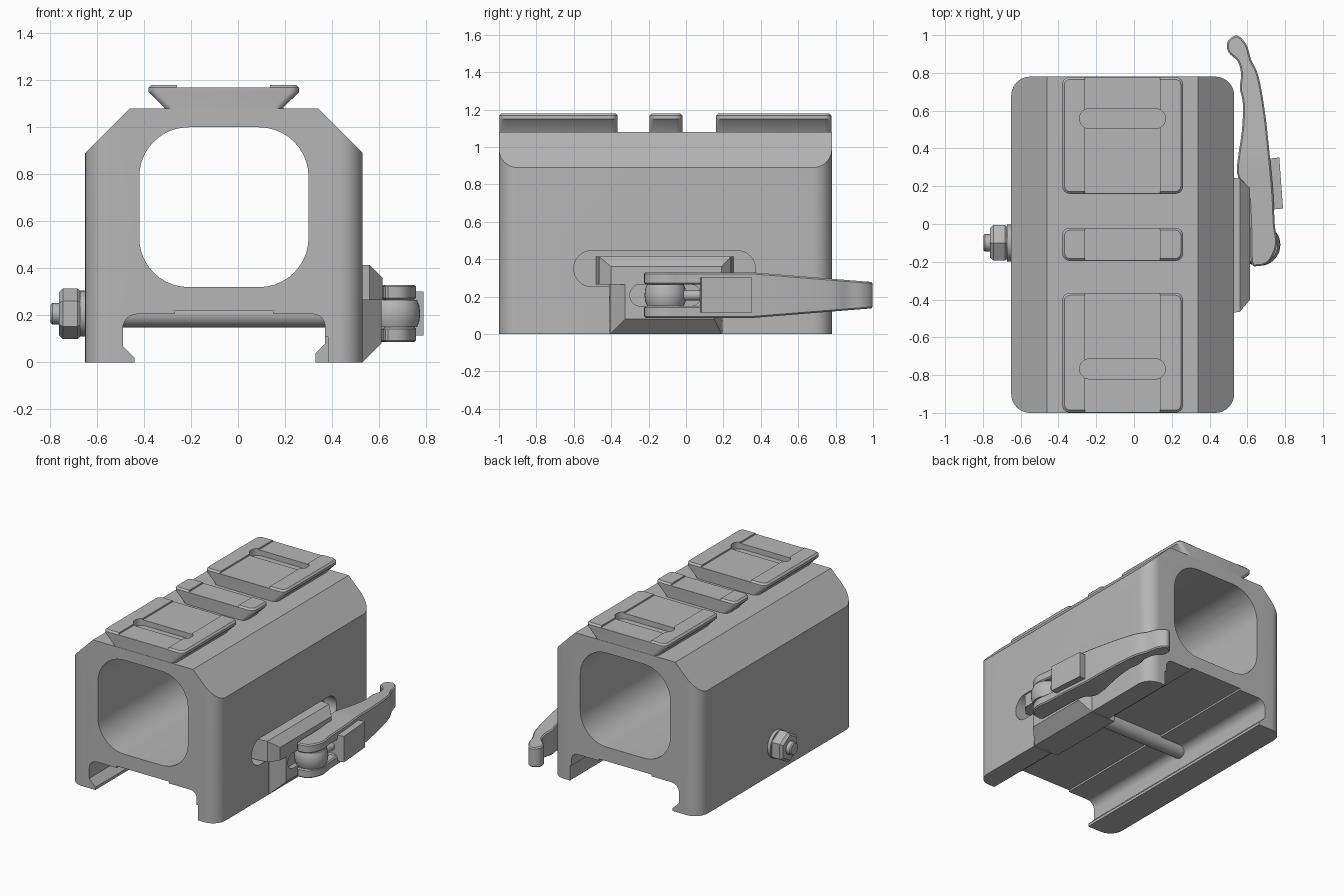
import bpy, bmesh, math
from mathutils import Vector

if "Cube" in bpy.data.objects:
    bpy.data.objects.remove(bpy.data.objects["Cube"])

metal = bpy.data.materials.new("grey metal")
metal.use_nodes = True
GREY = (0.47, 0.47, 0.47, 1)
metal.diffuse_color = GREY
metal.node_tree.nodes["Principled BSDF"].inputs["Base Color"].default_value = GREY


# ---- helpers ----
def place(axis, p, d):
    u, v = p
    return {"x": (d, u, v), "y": (u, d, v), "z": (u, v, d)}[axis]


def loft(name, axis, sections):
    """Solid skinned through (distance, outline) sections along an axis."""
    bm = bmesh.new()
    rings = [[bm.verts.new(place(axis, p, d)) for p in pts] for d, pts in sections]
    n = len(rings[0])
    for a, b in zip(rings, rings[1:]):
        for i in range(n):
            j = (i + 1) % n
            bm.faces.new((a[i], a[j], b[j], b[i]))
    bm.faces.new(rings[0])
    bm.faces.new(rings[-1])
    bmesh.ops.recalc_face_normals(bm, faces=bm.faces)
    mesh = bpy.data.meshes.new(name)
    bm.to_mesh(mesh)
    bm.free()
    ob = bpy.data.objects.new(name, mesh)
    bpy.context.collection.objects.link(ob)
    mesh.materials.append(metal)
    return ob


def prism(name, axis, pts, a, b):
    return loft(name, axis, [(a, pts), (b, pts)])


def rect(u0, u1, v0, v1, r=0.0, seg=8):
    if not r:
        return [(u0, v0), (u1, v0), (u1, v1), (u0, v1)]
    pts = []
    corners = [(u1 - r, v1 - r), (u0 + r, v1 - r), (u0 + r, v0 + r), (u1 - r, v0 + r)]
    for k, (cu, cv) in enumerate(corners):
        for i in range(seg + 1):
            t = math.pi / 2 * (k + i / seg)
            pts.append((cu + r * math.cos(t), cv + r * math.sin(t)))
    return pts


def circle(u, v, r, n=32):
    return [(u + r * math.cos(math.pi / 2 + math.tau * i / n),
             v + r * math.sin(math.pi / 2 + math.tau * i / n)) for i in range(n)]


def activate(ob):
    bpy.ops.object.select_all(action="DESELECT")
    ob.select_set(True)
    bpy.context.view_layer.objects.active = ob


def cut(ob, *cutters):
    for c in cutters:
        m = ob.modifiers.new("cut", "BOOLEAN")
        m.operation, m.solver, m.object = "DIFFERENCE", "EXACT", c
        activate(ob)
        bpy.ops.object.modifier_apply(modifier=m.name)
        bpy.data.objects.remove(c)


def finish(ob, angle=32):
    activate(ob)
    bpy.ops.object.shade_smooth_by_angle(angle=math.radians(angle))


def spline(pts, sub=4):
    out, n = [], len(pts)
    for i in range(n):
        a, b, c, d = (Vector(pts[(i + k) % n]) for k in (-1, 0, 1, 2))
        for s in range(sub):
            t = s / sub
            out.append(tuple(0.5 * (2 * b + (c - a) * t + (2 * a - 5 * b + 4 * c - d) * t * t
                                    + (3 * b - a - 3 * c + d) * t ** 3)))
    return out


MID = -0.06          # centre plane of the body
BOLT = (-0.1, 0.207)  # y, z of the cross bolt

# ---- body: rounded block with chamfers, bore, rail channel and clamp pocket ----
body = prism("body", "z", rect(-0.65, 0.53, -1, 0.78, 0.1, 10), 0, 1.08)
for s in (-1, 1):
    wedge = [(MID + s * u, v) for u, v in ((0.35, 1.13), (0.64, 0.84), (0.75, 1.13))]
    cut(body, prism("chamfer_cutter", "y", wedge, -1.2, 1))
cut(body, prism("bore_cutter", "y", rect(-0.42, 0.30, 0.32, 1.0, 0.21, 10), -1.2, 1))

left_fillet = [(-0.43 - 0.06 * math.cos(t), 0.145 + 0.06 * math.sin(t))
               for t in [math.pi / 12 * i for i in range(7)]]
right_fillet = [(0.32 + 0.05 * math.sin(t), 0.155 + 0.05 * math.cos(t))
                for t in [math.pi / 12 * i for i in range(7)]]
channel = ([(-0.44, -0.1), (-0.44, 0.02), (-0.49, 0.07)] + left_fillet
           + [(-0.27, 0.205), (-0.27, 0.218), (0.15, 0.218), (0.15, 0.205)]
           + right_fillet + [(0.37, 0.11), (0.382, 0.11), (0.382, -0.1)])
cut(body,
    prism("channel_cutter", "y", channel, -1.2, 1),
    prism("slot_cutter", "x", rect(-0.6, 0.37, 0.255, 0.445, 0.094), 0.43, 0.7),
    prism("clamp_cutter", "x", rect(-0.41, 0.195, -0.1, 0.32), 0.34, 0.7))
finish(body)

# ---- top rail: three dovetail blocks ----
for name, y0, y1, slot in (("front_rail_block", -0.998, -0.365, -0.767),
                           ("middle_rail_block", -0.195, -0.02, None),
                           ("rear_rail_block", 0.16, 0.778, 0.558)):
    def ring(dx, dy, r=0.04):
        return rect(-0.38 + dx, 0.26 - dx, y0 + dy, y1 - dy, r, 6)
    block = loft(name, "z", [(1.07, ring(0.07, 0)), (1.085, ring(0.066, 0)), (1.15, ring(0, 0)),
                             (1.168, ring(0, 0)), (1.18, ring(0.012, 0.012, 0.03))])
    cut(block, prism("flat_cutter", "z", rect(-0.26, 0.137, y0 - 0.1, y1 + 0.1), 1.169, 1.3))
    if slot:
        cut(block, prism("groove_cutter", "z",
                         rect(-0.288, 0.166, slot - 0.053, slot + 0.053, 0.052), 1.13, 1.3))
    finish(block)

# ---- side clamp ----
jaw = loft("clamp_jaw", "x", [(0.37, rect(-0.405, 0.19, 0, 0.34)),
                              (0.53, rect(-0.405, 0.19, 0, 0.34)),
                              (0.61, rect(-0.325, 0.15, 0.08, 0.34))])
bar = loft("clamp_bar", "x", [(0.44, rect(-0.48, 0.255, 0.265, 0.415)),
                              (0.56, rect(-0.465, 0.24, 0.265, 0.415)),
                              (0.615, rect(-0.4, 0.19, 0.265, 0.36))])
for part in (jaw, bar):
    cut(part, prism("recess_cutter", "x", rect(-0.3, 0.08, 0.15, 0.265, 0.056), 0.575, 0.8))
    finish(part, 20)
hook = [(0.33, 0), (0.33, 0.04), (0.38, 0.09), (0.38, 0)]
finish(prism("clamp_hook", "y", hook, -0.405, 0.19), 20)

# ---- cross bolt, washer and nut ----
finish(prism("bolt_shaft", "x", circle(*BOLT, 0.058), -0.55, 0.6))
finish(loft("bolt_tip", "x", [(-0.797, circle(*BOLT, 0.039)), (-0.79, circle(*BOLT, 0.046)),
                              (-0.6, circle(*BOLT, 0.046))]))
finish(prism("washer", "x", circle(*BOLT, 0.098), -0.672, -0.64))
finish(loft("nut", "x", [(x, circle(*BOLT, r, 6)) for x, r in
                         ((-0.762, 0.09), (-0.745, 0.108), (-0.682, 0.108), (-0.668, 0.095))]), 15)

# ---- cam lever: curved outline, tapering towards the tip ----
outline = [(0.62, -0.2), (0.66, -0.222), (0.71, -0.205), (0.745, -0.15), (0.757, -0.09),
           (0.745, 0.0), (0.738, 0.15), (0.72, 0.35), (0.695, 0.58), (0.66, 0.78),
           (0.62, 0.87), (0.595, 0.95), (0.545, 0.998), (0.495, 0.965), (0.5, 0.91),
           (0.55, 0.86), (0.567, 0.79), (0.56, 0.72), (0.576, 0.64), (0.572, 0.5),
           (0.545, 0.27), (0.6, 0.18), (0.615, 0.0)]
lever = prism("lever", "z", spline(outline), -1, 1)
bm = bmesh.new()
bm.from_mesh(lever.data)
bmesh.ops.bisect_plane(bm, geom=bm.verts[:] + bm.edges[:] + bm.faces[:],
                       plane_co=(0, 0.35, 0), plane_no=(0, 1, 0))
for v in bm.verts:
    v.co.z = 0.208 + v.co.z * (0.122 - 0.08 * max(0, v.co.y - 0.35))
bm.to_mesh(lever.data)
bm.free()
cut(lever, prism("fork_cutter", "z", rect(0.5, 0.9, -0.4, 0.08), 0.15, 0.266))
bevel = lever.modifiers.new("soft_edges", "BEVEL")
bevel.width, bevel.segments, bevel.angle_limit = 0.008, 1, math.radians(50)
activate(lever)
bpy.ops.object.modifier_apply(modifier=bevel.name)
finish(lever)

# barrel pivot between the fork ears, with its neck
finish(loft("pivot_barrel", "z", [(z, circle(0.663, -0.11, r)) for z, r in
            ((0.15, 0.098), (0.175, 0.108), (0.208, 0.112), (0.241, 0.108), (0.266, 0.098))]), 40)
finish(prism("pivot_neck", "y", circle(0.69, 0.207, 0.028, 20), -0.05, 0.1))

# locking tab on the outside of the lever
tab = [(0.70, 0.345), (0.769, 0.352), (0.789, 0.082), (0.72, 0.075)]
finish(prism("lock_tab", "z", tab, 0.115, 0.302), 20)
